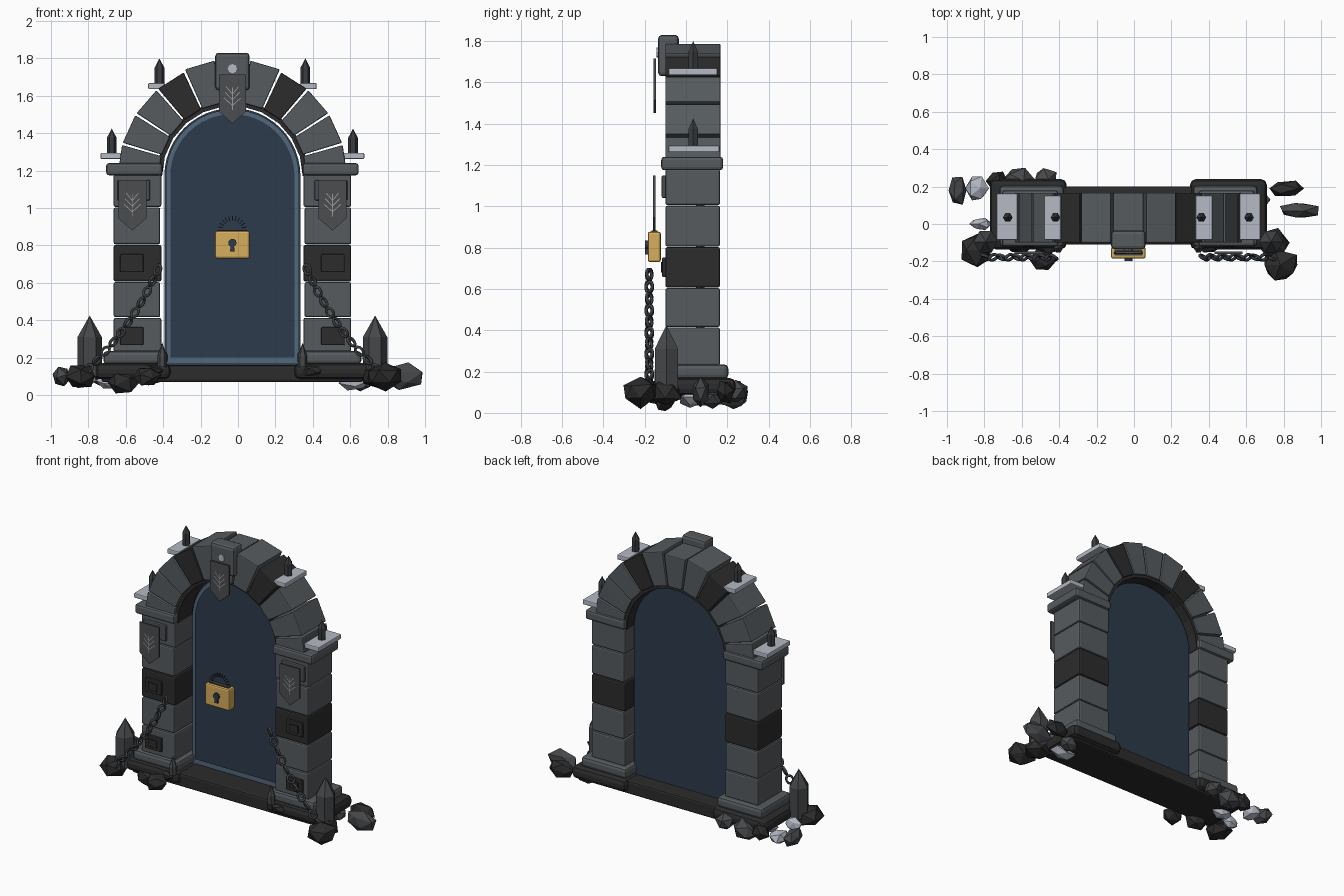
import bpy, bmesh, math, random
from mathutils import Vector, Matrix

random.seed(4)
if "Cube" in bpy.data.objects:
    bpy.data.objects.remove(bpy.data.objects["Cube"])

CX = -0.03       # centre line of the gateway
SPRING = 1.17    # height where the arch starts


def material(name, r, g, b):
    m = bpy.data.materials.new(name)
    m.use_nodes = True
    m.diffuse_color = (r, g, b, 1)
    m.node_tree.nodes["Principled BSDF"].inputs["Base Color"].default_value = (r, g, b, 1)
    return m


STONE = material("grey stone", .092, .104, .112)
DARK = material("dark stone", .025, .025, .026)
ROCK = material("rubble stone", .06, .064, .068)
PALE = material("pale stone", .46, .49, .56)
GOLD = material("gold", .68, .42, .105)
DOOR = material("door blue", .025, .043, .07)
RIM = material("rim blue", .085, .14, .2)
PLATE = material("plate grey", .07, .075, .08)
IRON = material("dark iron", .042, .045, .05)
MARK = material("engraving grey", .32, .33, .36)


def finish(name, bm, mat, bevel=0):
    bmesh.ops.recalc_face_normals(bm, faces=bm.faces)
    me = bpy.data.meshes.new(name)
    bm.to_mesh(me)
    bm.free()
    ob = bpy.data.objects.new(name, me)
    ob.location.x = CX
    me.materials.append(mat)
    bpy.context.collection.objects.link(ob)
    if bevel:
        mod = ob.modifiers.new("edge", "BEVEL")
        mod.width, mod.segments = bevel, 2
    return ob


def prism(name, pts, y0, y1, mat, bevel=0):
    """Extrude an outline in the x-z plane from y0 to y1."""
    bm = bmesh.new()
    face = bm.faces.new([bm.verts.new((x, y0, z)) for x, z in pts])
    out = bmesh.ops.extrude_face_region(bm, geom=[face])["geom"]
    moved = [v for v in out if isinstance(v, bmesh.types.BMVert)]
    bmesh.ops.translate(bm, vec=(0, y1 - y0, 0), verts=moved)
    return finish(name, bm, mat, bevel)


def box(name, x0, x1, y0, y1, z0, z1, mat, bevel=0):
    return prism(name, [(x0, z0), (x1, z0), (x1, z1), (x0, z1)], y0, y1, mat, bevel)


def side_box(name, s, x0, x1, *rest):
    a, b = sorted((s * x0, s * x1))
    return box(name, a, b, *rest)


def polar(r, deg):
    a = math.radians(deg)
    return (r * math.cos(a), SPRING + r * math.sin(a))


def spike(name, x, y, z0, shoulder, z1, r, mat):
    """Six-sided shaft with a pointed tip."""
    bm = bmesh.new()
    for a, b, top in ((z0, shoulder, r), (shoulder, z1, 0)):
        m = Matrix.Translation((x, y, (a + b) / 2)) @ Matrix.Rotation(math.pi / 6, 4, "Z")
        bmesh.ops.create_cone(bm, cap_ends=a == z0, segments=6, radius1=r, radius2=top,
                              depth=b - a, matrix=m)
    bmesh.ops.remove_doubles(bm, verts=bm.verts, dist=.0005)
    return finish(name, bm, mat)


def emblem(name, x, y, z):
    """Engraved sprig: a stem and three pairs of twigs."""
    bm = bmesh.new()
    strokes = [((0, -.07), (0, .05))]
    for i in range(3):
        h = -.045 + i * .03
        strokes += [((0, h), (s * (.045 - i * .006), h + .04)) for s in (-1, 1)]
    for a, b in strokes:
        a, b = Vector(a), Vector(b)
        n = Vector((a.y - b.y, b.x - a.x)).normalized() * .0022
        bm.faces.new([bm.verts.new((x + p.x, y, z + p.y)) for p in (a + n, b + n, b - n, a - n)])
    finish(name, bm, MARK)


def pennant(name, x, w, top, shoulder, tip, y):
    pts = [(x - w, top), (x - w, shoulder), (x, tip), (x + w, shoulder), (x + w, top)]
    prism(name, pts, y, y + .012, PLATE)
    emblem(name + "_sprig", x, y - .002, (top + tip) / 2 + .01)


def door_outline(w, bottom):
    return [(-w, bottom)] + [polar(w, 180 - 7.5 * i) for i in range(25)] + [(w, bottom)]


# Door slab, rim and panel
prism("door", door_outline(.364, .155), .065, .09, DOOR)
prism("door_rim", door_outline(.356, .165), .055, .065, RIM)
prism("door_panel", door_outline(.332, .2), .048, .055, DOOR)

# Threshold
box("threshold", -.7, .7, -.11, .2, .07, .16, DARK, .012)

# Arch stones and dark inner lining
STEP = 180 / 11
for i in range(11):
    a, b = i * STEP + .6, (i + 1) * STEP - .6
    mat = DARK if i in (3, 7) else STONE
    r = .625 if i in (4, 6) else .613
    prism("arch_stone", [polar(.395, a), polar(r, a), polar(r, b), polar(.395, b)],
          -.1, .167, mat, .006)
    a, b = i * STEP, (i + 1) * STEP
    prism("arch_lining", [polar(.376, a), polar(.405, a), polar(.405, b), polar(.376, b)],
          -.075, .155, DARK)

# Keystone with stud and hanging pennant
box("keystone", -.092, .092, -.135, -.035, 1.63, 1.83, STONE, .018)
prism("keystone_stud", [(.025 * math.cos(k * math.pi / 4), 1.745 + .025 * math.sin(k * math.pi / 4))
                        for k in range(8)], -.142, -.13, PALE)
pennant("keystone_pennant", 0, .072, 1.715, 1.515, 1.452, -.158)

COURSES = [(.23, .413, STONE), (.416, .604, STONE), (.607, .803, DARK),
           (.806, 1.003, STONE), (1.006, 1.18, STONE)]
for s in (-1, 1):
    # Pillar
    side_box("pillar_footing", s, .33, .74, -.135, .24, .085, .17, DARK, .03)
    side_box("pillar_plinth", s, .345, .69, -.12, .205, .165, .235, STONE, .02)
    for k, (z0, z1, mat) in enumerate(COURSES):
        side_box("pillar_block", s, .38 + .006 * (k % 2), .635, -.1, .165, z0, z1, mat, .01)
    side_box("pillar_cornice", s, .375, .675, -.12, .18, 1.175, 1.24, STONE, .015)
    # Raised panels
    for z in (.315, .705):
        side_box("panel_frame", s, .475, .6, -.115, -.09, z - .048, z + .048, DARK, .006)
        side_box("panel_boss", s, .505, .57, -.122, -.11, z - .025, z + .025, DARK)
    side_box("pennant_mount", s, .44, .615, -.118, -.09, 1.04, 1.15, PLATE, .008)
    pennant("pillar_pennant", s * .535, .075, 1.15, .945, .88, -.16)
    # Pale ledges with spikes
    side_box("lower_ledge", s, .585, .705, -.085, .162, 1.262, 1.295, PALE, .006)
    side_box("upper_ledge", s, .36, .45, -.085, .152, 1.635, 1.668, PALE, .006)
    spike("lower_spike", s * .645, .035, 1.29, 1.375, 1.425, .026, IRON)
    spike("upper_spike", s * .39, .035, 1.66, 1.75, 1.8, .026, IRON)
    # Ground crystals
    spike("crystal", s * .763, -.095, .1, .31, .425, .065, ROCK)
    spike("small_crystal", s * .375, -.13, .15, .21, .28, .025, ROCK)
    # Chain of open links, turned alternately
    p0, p1, p2 = Vector((s * .4, -.178, .67)), Vector((s * .53, -.178, .37)), Vector((s * .77, -.178, .14))
    links = 11
    for k in range(links):
        t = k / (links - 1)
        pos = p0 * (1 - t) ** 2 + p1 * 2 * t * (1 - t) + p2 * t * t
        tan = ((p1 - p0) * (1 - t) + (p2 - p1) * t).normalized()
        bpy.ops.mesh.primitive_torus_add(major_segments=12, minor_segments=6,
                                         major_radius=.025, minor_radius=.0085)
        ob = bpy.context.object
        ob.name = "chain_link"
        ob.scale = (1.05, .85, 1)
        ob.rotation_mode = "QUATERNION"
        turn = Matrix.Rotation(math.radians(40 if k % 2 else 125), 4, "X")
        ob.rotation_quaternion = (tan.to_track_quat("X", "Z").to_matrix().to_4x4() @ turn).to_quaternion()
        ob.location = pos + Vector((CX, 0, 0))
        ob.data.materials.append(IRON)
        bpy.ops.object.shade_smooth()

# Padlock
box("lock_body", -.092, .092, -.185, -.122, .73, .877, GOLD, .01)
prism("keyhole", [(.022 * math.cos(k * math.pi / 6), .813 + .022 * math.sin(k * math.pi / 6))
                  for k in range(12)], -.198, -.18, DOOR)
prism("keyhole_slot", [(-.007, .81), (-.013, .768), (.013, .768), (.007, .81)], -.198, -.18, DOOR)
box("lock_top_plate", -.075, .075, -.168, -.138, .874, .882, IRON)
for k in range(13):
    a = math.radians(15 * k)
    d, n = Vector((math.cos(a), math.sin(a))), Vector((-math.sin(a), math.cos(a))) * .0025
    o = Vector((0, .88))
    prism("shackle_bar", [tuple(o + d * r + n * q) for r, q in ((.052, -1), (.078, -1), (.078, 1), (.052, 1))],
          -.16, -.15, IRON)

# Rubble: x, y, z, then half sizes
RUBBLE = [
    (-.945, .18, .1, .055, .085, .06, ROCK), (-.84, .19, .08, .06, .07, .05, PALE),
    (-.82, 0, .09, .06, .035, .05, PALE), (-.84, -.14, .1, .1, .1, .07, DARK),
    (-.49, -.19, .1, .075, .07, .055, DARK), (-.62, .23, .08, .09, .08, .075, ROCK),
    (-.47, .24, .1, .065, .065, .055, ROCK), (-.62, -.1, .07, .09, .06, .07, DARK),
    (-.68, .08, .07, .08, .06, .05, PALE), (-.73, .23, .1, .06, .06, .06, DARK),
    (.81, .19, .1, .1, .045, .06, DARK), (.885, .07, .1, .12, .045, .07, ROCK),
    (.74, -.1, .1, .09, .085, .07, DARK), (.785, -.22, .1, .11, .095, .075, DARK),
    (.62, .02, .07, .09, .06, .05, PALE), (.66, .13, .07, .07, .06, .05, ROCK),
    (.4, -.12, .13, .07, .04, .035, DARK), (-.46, -.12, .13, .07, .04, .035, DARK)]
for x, y, z, rx, ry, rz, mat in RUBBLE:
    bm = bmesh.new()
    bmesh.ops.create_icosphere(bm, subdivisions=1, radius=1)
    bmesh.ops.rotate(bm, verts=bm.verts, matrix=Matrix.Rotation(random.random() * 3, 3, "Y"))
    for v in bm.verts:
        k = random.uniform(.85, 1.12)
        v.co = Vector((x - CX + v.co.x * rx * k, y + v.co.y * ry * k, max(0, z + v.co.z * rz * k)))
    finish("rubble", bm, mat)
